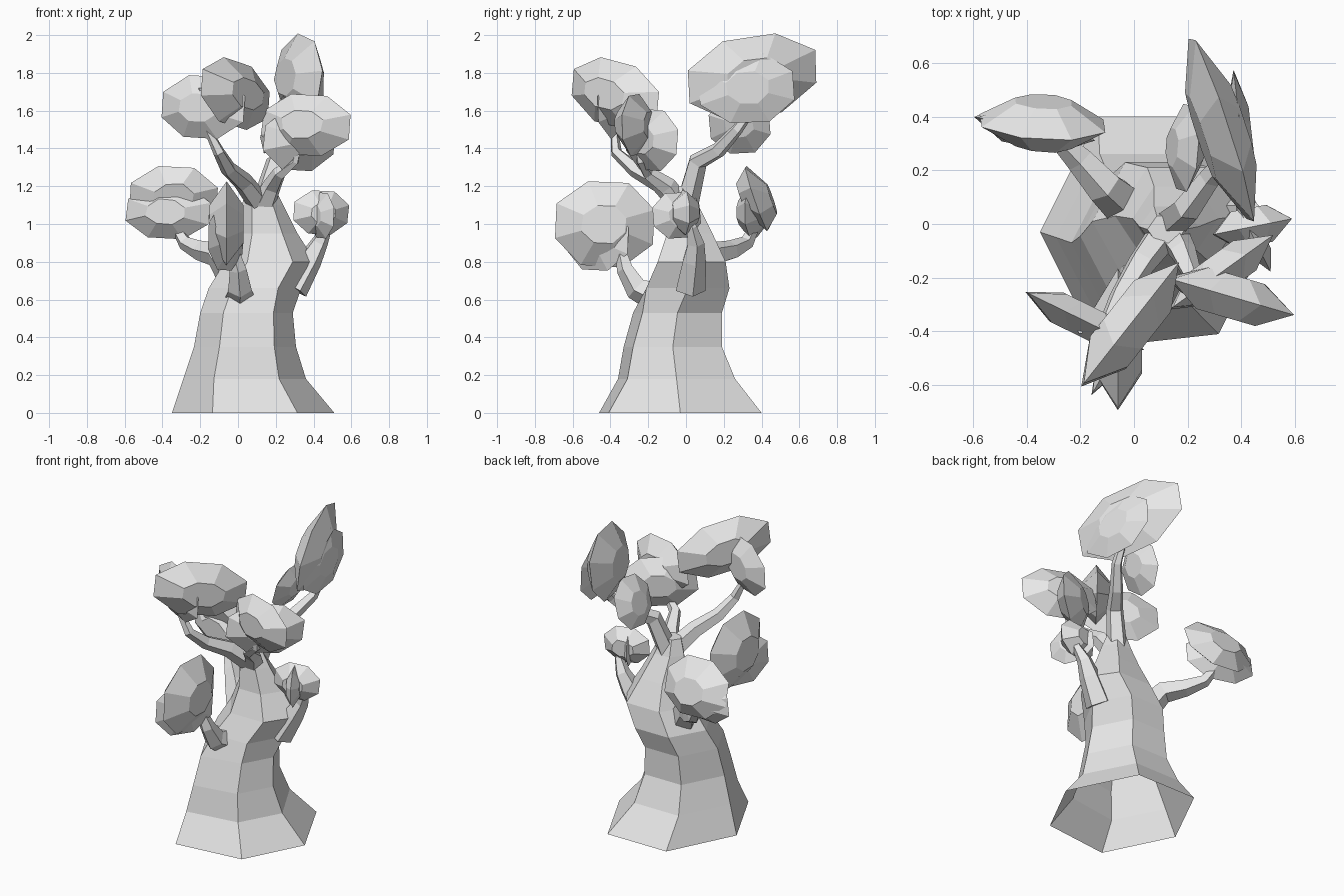
import bpy, bmesh, math, random
from mathutils import Vector

random.seed(4)
cube = bpy.data.objects.get("Cube")
if cube:
    bpy.data.objects.remove(cube)

grey = bpy.data.materials.new("pale grey")
grey.use_nodes = True
grey.diffuse_color = (0.8, 0.8, 0.8, 1)
grey.node_tree.nodes["Principled BSDF"].inputs["Base Color"].default_value = (0.8, 0.8, 0.8, 1)


def loft(name, rings, cap_start=True):
    """Skin a list of equal-sized point rings with flat faces."""
    bm = bmesh.new()
    loops = [[bm.verts.new(p) for p in ring] for ring in rings]
    n = len(loops[0])
    for a, b in zip(loops, loops[1:]):
        for i in range(n):
            j = (i + 1) % n
            bm.faces.new((a[i], a[j], b[j], b[i]))
    if cap_start:
        bm.faces.new(loops[0][::-1])
    bm.faces.new(loops[-1])
    bmesh.ops.recalc_face_normals(bm, faces=bm.faces)
    mesh = bpy.data.meshes.new(name)
    bm.to_mesh(mesh)
    bm.free()
    mesh.materials.append(grey)
    obj = bpy.data.objects.new(name, mesh)
    bpy.context.collection.objects.link(obj)


def ring(centre, u, v, n, wobble=0.0, phase=0.0):
    points = []
    for i in range(n):
        a = math.tau * i / n + phase
        s = 1 - random.uniform(0, wobble)
        points.append(centre + (u * math.cos(a) + v * math.sin(a)) * s)
    return points


def branch(name, path, thick, thin):
    """Tapered five-sided limb along a path."""
    pts = [Vector(p) for p in path]
    rings = []
    side = Vector((0.6, -0.8, 0.1))
    for i, p in enumerate(pts):
        d = (pts[min(i + 1, len(pts) - 1)] - pts[max(i - 1, 0)]).normalized()
        side = (side - d * side.dot(d)).normalized()
        r = thick + (thin - thick) * i / (len(pts) - 1)
        rings.append(ring(p, side * r, d.cross(side) * r, 5))
    loft(name, rings)


def leaf_clump(name, p, q, low, high, half, tilt=0.0, drop=0.0):
    """Faceted lens from plan point p to q; tilt leans its top, drop lowers the q end."""
    a, b = Vector((*p, 0)), Vector((*q, 0))
    mid = (a + b) / 2 + Vector((0, 0, (low + high) / 2))
    u = (b - a) / 2
    out = u.cross(Vector((0, 0, 1))).normalized()
    v = Vector((0, 0, (high - low) / 2)) + out * tilt
    u.z = -drop
    shapes = ((-1, 0.5, 0.12), (0, 1.06, 0.03), (1, 0.5, 0.12))
    loft(name, [ring(mid + out * half * k, u * s, v * s, 8, w, 0.32) for k, s, w in shapes])


# Trunk: six-sided, open at the base (height, centre x, centre y, radius x, half depth)
levels = [
    (0, .08, -.03, .43, .43), (.18, .035, -.05, .325, .31),
    (.35, .037, -.07, .27, .26), (.53, .045, -.045, .245, .235),
    (.66, .09, .01, .245, .22), (.80, .17, .03, .24, .18),
    (.95, .155, .02, .16, .12), (1.1, .13, -.01, .11, .075),
    (1.2, .12, -.02, .07, .05),
]
trunk_rings = [ring(Vector((cx, cy, z)), Vector((rx, 0, 0)),
                    Vector((0, h / math.sin(math.pi / 3), 0)), 6)
               for z, cx, cy, rx, h in levels]
for low_ring in trunk_rings[:4]:
    low_ring[5] += Vector((.02, .05, 0))
loft("trunk", trunk_rings, cap_start=False)

# Upper limbs
branch("back_branch", [(.13, 0, 1.1), (.2, .06, 1.33), (.28, .17, 1.39),
                       (.36, .27, 1.5), (.38, .36, 1.62), (.36, .37, 1.76)], .065, .01)
branch("front_branch", [(.12, -.02, 1.1), (.03, -.14, 1.22), (-.05, -.27, 1.29),
                        (-.1, -.37, 1.38), (-.16, -.38, 1.5), (-.2, -.4, 1.72)], .065, .01)
branch("left_branch", [(.13, -.02, 1.08), (.18, -.1, 1.2), (.22, -.2, 1.27),
                       (.3, -.24, 1.33), (.34, -.27, 1.5)], .065, .01)
# Lower limbs
branch("low_left_branch", [(.29, .02, .66), (.38, .04, .81), (.43, .05, .9),
                           (.47, .03, .98), (.45, 0, 1.08)], .085, .01)
branch("low_right_branch", [(-.04, .08, .74), (-.11, .14, .84), (-.2, .24, .86),
                            (-.28, .32, .9), (-.34, .37, 1.0), (-.34, .4, 1.1)], .085, .01)
branch("low_front_branch", [(.01, -.18, .63), (.01, -.26, .66), (0, -.32, .76),
                            (-.03, -.35, .88), (-.06, -.4, 1.05)], .085, .01)

# Leaf clumps, overlapping lenses on each limb
leaf_clump("back_leaves", (.21, .7), (.44, 0), 1.56, 2.0, .08, tilt=-.03, drop=.04)
leaf_clump("back_inner_leaves", (.37, .58), (.43, .06), 1.53, 1.91, .04)
leaf_clump("back_low_leaves", (.2, .45), (.18, .12), 1.37, 1.68, .05, tilt=-.05)
leaf_clump("front_leaves", (-.2, -.61), (.17, -.14), 1.51, 1.87, .09, drop=.05)
leaf_clump("front_outer_leaves", (-.41, -.25), (.04, -.47), 1.45, 1.79, .06)
leaf_clump("left_leaves", (.12, -.2), (.6, -.34), 1.36, 1.69, .08)
leaf_clump("left_inner_leaves", (.13, -.32), (.52, -.04), 1.28, 1.61, .07)
leaf_clump("low_left_leaves", (.29, -.04), (.59, .02), .94, 1.18, .07)
leaf_clump("low_left_inner_leaves", (.38, .08), (.51, -.18), .92, 1.17, .04)
leaf_clump("low_right_leaves", (-.6, .4), (-.14, .31), .92, 1.21, .07)
leaf_clump("low_right_top_leaves", (-.58, .39), (-.1, .36), .96, 1.31, .08, tilt=.06)
leaf_clump("low_front_leaves", (-.06, -.7), (-.06, -.16), .77, 1.23, .09)
leaf_clump("low_front_inner_leaves", (-.16, -.64), (.03, -.3), .75, 1.1, .04)
